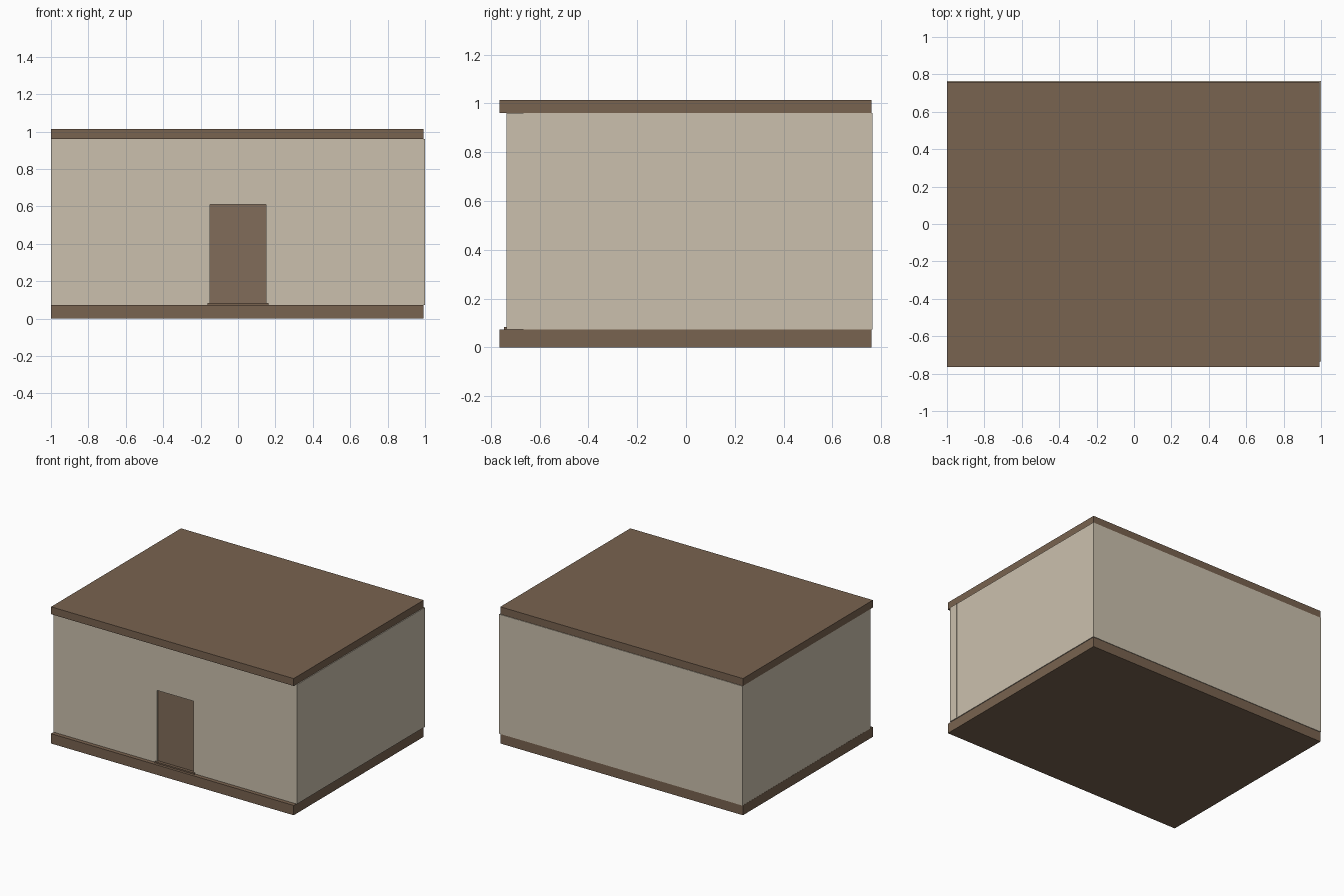
import bpy
import bmesh

if "Cube" in bpy.data.objects:
    bpy.data.objects.remove(bpy.data.objects["Cube"])


def material(name, rgb):
    m = bpy.data.materials.new(name)
    m.diffuse_color = (*rgb, 1)
    m.use_nodes = True
    m.node_tree.nodes["Principled BSDF"].inputs["Base Color"].default_value = m.diffuse_color
    return m


brown = material("brown_timber", (0.19, 0.125, 0.08))
cream = material("cream_plaster", (0.60, 0.53, 0.42))
door_brown = material("door_brown", (0.22, 0.15, 0.10))


def finish(name, bm, mat):
    bmesh.ops.recalc_face_normals(bm, faces=bm.faces[:])
    mesh = bpy.data.meshes.new(name)
    bm.to_mesh(mesh)
    bm.free()
    mesh.materials.append(mat)
    obj = bpy.data.objects.new(name, mesh)
    bpy.context.collection.objects.link(obj)
    return obj


def box(name, x, y, z, mat):
    """Box spanning the (low, high) range on each axis."""
    bm = bmesh.new()
    bmesh.ops.create_cube(bm, size=1)
    for v in bm.verts:
        v.co = [r[0] if c < 0 else r[1] for c, r in zip(v.co, (x, y, z))]
    return finish(name, bm, mat)


def panel(name, profile, y0, y1, mat):
    """Closed x-z outline extruded from y0 to y1."""
    bm = bmesh.new()
    face = bm.faces.new([bm.verts.new((x, y0, z)) for x, z in profile])
    new = bmesh.ops.extrude_face_region(bm, geom=[face])["geom"]
    verts = [g for g in new if isinstance(g, bmesh.types.BMVert)]
    bmesh.ops.translate(bm, verts=verts, vec=(0, y1 - y0, 0))
    return finish(name, bm, mat)


BASE, EAVES, TOP = 0.073, 0.96, 1.015
FRONT, BACK, T = -0.735, 0.765, 0.07
DOOR_W, DOOR_TOP = 0.15, 0.61

# floor and roof slabs
box("floor_slab", (-1, 0.993), (-0.765, 0.76), (0, BASE), brown)
box("roof_slab", (-1, 0.993), (-0.765, 0.76), (EAVES, TOP), brown)

# front wall with doorway notch
panel("front_wall",
      [(-1, BASE), (-DOOR_W, BASE), (-DOOR_W, DOOR_TOP), (DOOR_W, DOOR_TOP),
       (DOOR_W, BASE), (1, BASE), (1, EAVES), (-1, EAVES)],
      FRONT, FRONT + T, cream)

# side walls and back wall
for name, s in (("left_wall", -1), ("right_wall", 1)):
    box(name, tuple(sorted((s * (1 - T), s * 0.999))), (FRONT + T, BACK), (BASE, EAVES), cream)
box("back_wall", (-1 + T, 1 - T), (BACK - T, BACK - 0.001), (BASE, EAVES), cream)

# door and threshold
box("door", (-DOOR_W, DOOR_W), (FRONT + 0.012, FRONT + 0.055), (BASE, DOOR_TOP), door_brown)
box("threshold", (-0.163, 0.163), (FRONT - 0.01, FRONT + 0.012), (BASE, BASE + 0.01), brown)
